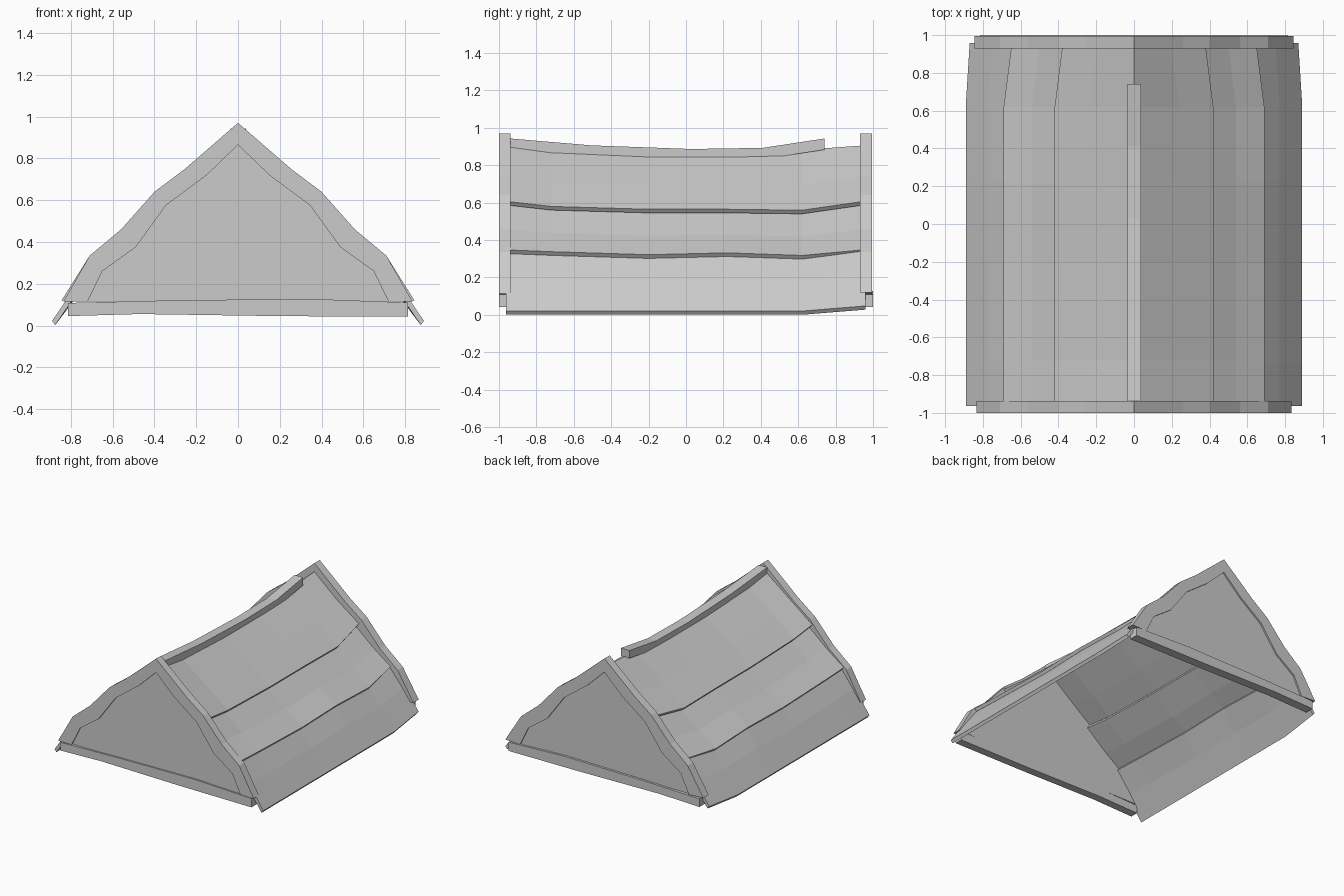
import bpy, bmesh

if "Cube" in bpy.data.objects:
    bpy.data.objects.remove(bpy.data.objects["Cube"])


def make(name, verts, faces):
    mesh = bpy.data.meshes.new(name)
    mesh.from_pydata(verts, [], faces)
    bm = bmesh.new()
    bm.from_mesh(mesh)
    bmesh.ops.recalc_face_normals(bm, faces=bm.faces)
    bm.to_mesh(mesh)
    bm.free()
    ob = bpy.data.objects.new(name, mesh)
    bpy.context.collection.objects.link(ob)
    return ob


def loft(name, rings):
    """Closed solid through matching rings of points."""
    n = len(rings[0])
    verts = [p for r in rings for p in r]
    faces = [(k * n + i, k * n + (i + 1) % n, (k + 1) * n + (i + 1) % n, (k + 1) * n + i)
             for k in range(len(rings) - 1) for i in range(n)]
    faces += [tuple(range(n)), tuple(range((len(rings) - 1) * n, len(rings) * n))]
    return make(name, verts, faces)


def mirrored(ring):
    return [(-x, y, z) for x, y, z in ring]


# Sagging roof rows: one overlapping slab per row and side
ys = [-0.94, -0.72, -0.2, 0.22, 0.62, 0.935]
ridge = [0.925, 0.895, 0.872, 0.872, 0.882, 0.905]
edge1 = [0.605, 0.58, 0.565, 0.565, 0.56, 0.605]
edge2 = [0.347, 0.338, 0.322, 0.332, 0.318, 0.347]
edge3 = [0.022, 0.022, 0.022, 0.022, 0.022, 0.048]
rows = [  # name, top x, middle x, edge x, top z, edge z, middle bulge, back inset, y stretch
    ("upper_roof_row", 0.0, 0.24, 0.42, ridge, edge1, 0.0, 0.04, 1.0),
    ("middle_roof_row", 0.37, 0.54, 0.69, [z - 0.005 for z in edge1], edge2, -0.01, 0.04, 1.0),
    ("lower_roof_row", 0.65, 0.77, 0.89, [z + 0.01 for z in edge2], edge3, 0.01, 0.02, 1.025),
]
for name, xt, xm, xe, zt, ze, bulge, inset, stretch in rows:
    rings = []
    for k, y in enumerate(ys):
        d = inset if k == len(ys) - 1 else 0.0
        y *= stretch
        t = (xm - xt) / (xe - xt)
        zm = zt[k] * (1 - t) + ze[k] * t + bulge
        top = xt - d if xt > 0 else 0.0
        rings.append([(top, y, zt[k]), (xm - d, y, zm), (xe - d, y, ze[k]),
                      (xe - d - 0.015, y, ze[k] - 0.02),
                      (xm - d - 0.015, y, zm - 0.022),
                      (max(top - 0.015, 0), y, zt[k] - 0.025)])
    loft(name + "_right", rings)
    loft(name + "_left", [mirrored(r) for r in rings])

# Ridge cap, stopping short of the back gable
cap = [(-0.94, 0.943), (-0.5, 0.906), (0.03, 0.887), (0.41, 0.893), (0.74, 0.943)]
loft("ridge_cap", [[(-0.035, y, z - 0.06), (-0.035, y, z), (0.038, y, z), (0.038, y, z - 0.06)]
                   for y, z in cap])

# Gables: stepped rafter frame, recessed panel and tie beam
outer = [(0, 0.97), (0.26, 0.745), (0.40, 0.64), (0.56, 0.46), (0.71, 0.335), (0.835, 0.115)]
inner = [(0, 0.865), (0.15, 0.72), (0.345, 0.575), (0.49, 0.375), (0.65, 0.26), (0.72, 0.115)]
beam = [(-0.815, 0.045), (-0.47, 0.055), (0.2, 0.045), (0.815, 0.042)]
beam_top = [(0.815, 0.11), (0.33, 0.128), (-0.33, 0.12), (-0.815, 0.108)]


def both(points):
    return [(-x, z) for x, z in points[:0:-1]] + points


for end, y0, y1, face in (("front", -1.0, -0.938, -0.988), ("back", 0.995, 0.93, 0.983)):
    o, i = both(outer), both(inner)
    if end == "back":
        o[-1], o[0] = (0.845, 0.12), (-0.845, 0.12)
    n = len(o)
    loft(end + "_gable_frame",
         [[(o[k][0], y0, o[k][1]), (o[k][0], y1, o[k][1]),
           (i[k][0], y1, i[k][1]), (i[k][0], y0, i[k][1])] for k in range(n)])
    loft(end + "_gable_panel", [[(x, y, z) for x, z in i] for y in (face, y1)])
    out = -1.0 if end == "front" else 1.0
    lower = beam + beam_top
    m = len(lower)
    quads = [(k, k + 1, m - 2 - k, m - 1 - k) for k in range(3)]
    verts = [(x, y, z) for y in (out, y1) for x, z in lower]
    faces = quads + [tuple(v + m for v in q) for q in quads]
    faces += [(k, (k + 1) % m, (k + 1) % m + m, k + m) for k in range(m)]
    make(end + "_tie_beam", verts, faces)
